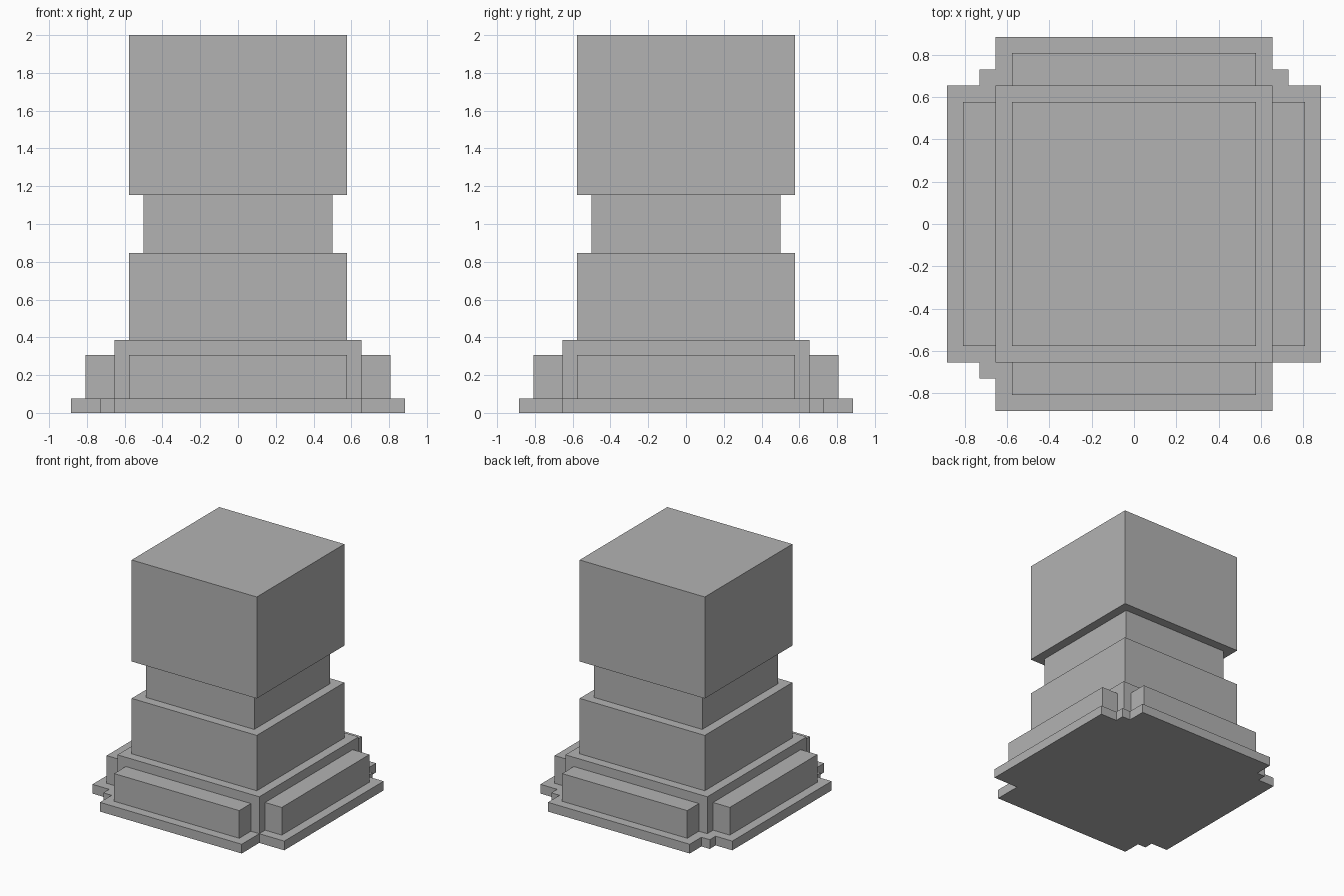
import bpy
import bmesh
from math import pi
from mathutils import Matrix, Vector

cube = bpy.data.objects.get("Cube")
if cube:
    bpy.data.objects.remove(cube, do_unlink=True)

U = 1 / 13  # block unit the pedestal is laid out on

stone = bpy.data.materials.new("grey stone")
stone.use_nodes = True
GREY = (0.45, 0.45, 0.45, 1)
stone.diffuse_color = GREY
stone.node_tree.nodes["Principled BSDF"].inputs["Base Color"].default_value = GREY


def prism(name, outline, bottom, top):
    """Extrude a flat outline (in block units) between two heights."""
    bm = bmesh.new()
    face = bm.faces.new([bm.verts.new((x * U, y * U, bottom * U)) for x, y in outline])
    extruded = bmesh.ops.extrude_face_region(bm, geom=[face])["geom"]
    verts = [v for v in extruded if isinstance(v, bmesh.types.BMVert)]
    bmesh.ops.translate(bm, verts=verts, vec=(0, 0, (top - bottom) * U))
    bmesh.ops.recalc_face_normals(bm, faces=bm.faces)
    mesh = bpy.data.meshes.new(name)
    bm.to_mesh(mesh)
    bm.free()
    mesh.materials.append(stone)
    obj = bpy.data.objects.new(name, mesh)
    bpy.context.collection.objects.link(obj)
    return obj


def rectangle(x0, x1, y0, y1):
    return [(x0, y0), (x1, y0), (x1, y1), (x0, y1)]


def square(half):
    return rectangle(-half, half, -half, half)


# Base plate: cross outline, stepped at every corner but the front left one
outline = []
for quarter in range(4):
    step = [(8.5, 8.5)] if quarter == 3 else [(9.5, 8.5), (9.5, 9.5), (8.5, 9.5)]
    turn = Matrix.Rotation(quarter * pi / 2, 2)
    outline += [turn @ Vector(p) for p in [(11.5, 8.5), *step, (8.5, 11.5)]]
prism("base_plate", outline, 0, 1)

# Stacked square blocks of the column
prism("plinth", square(8.5), 1, 5)
prism("lower_block", square(7.5), 5, 11)
prism("neck", square(6.5), 11, 15)
prism("top_block", square(7.5), 15, 26)

# One raised panel on each side of the plinth
for quarter, side in enumerate(("left", "back", "right", "front")):
    panel = prism(side + "_panel", rectangle(8.5, 10.5, -7.5, 7.5), 1, 4)
    panel.data.transform(Matrix.Rotation(quarter * pi / 2, 4, "Z"))
